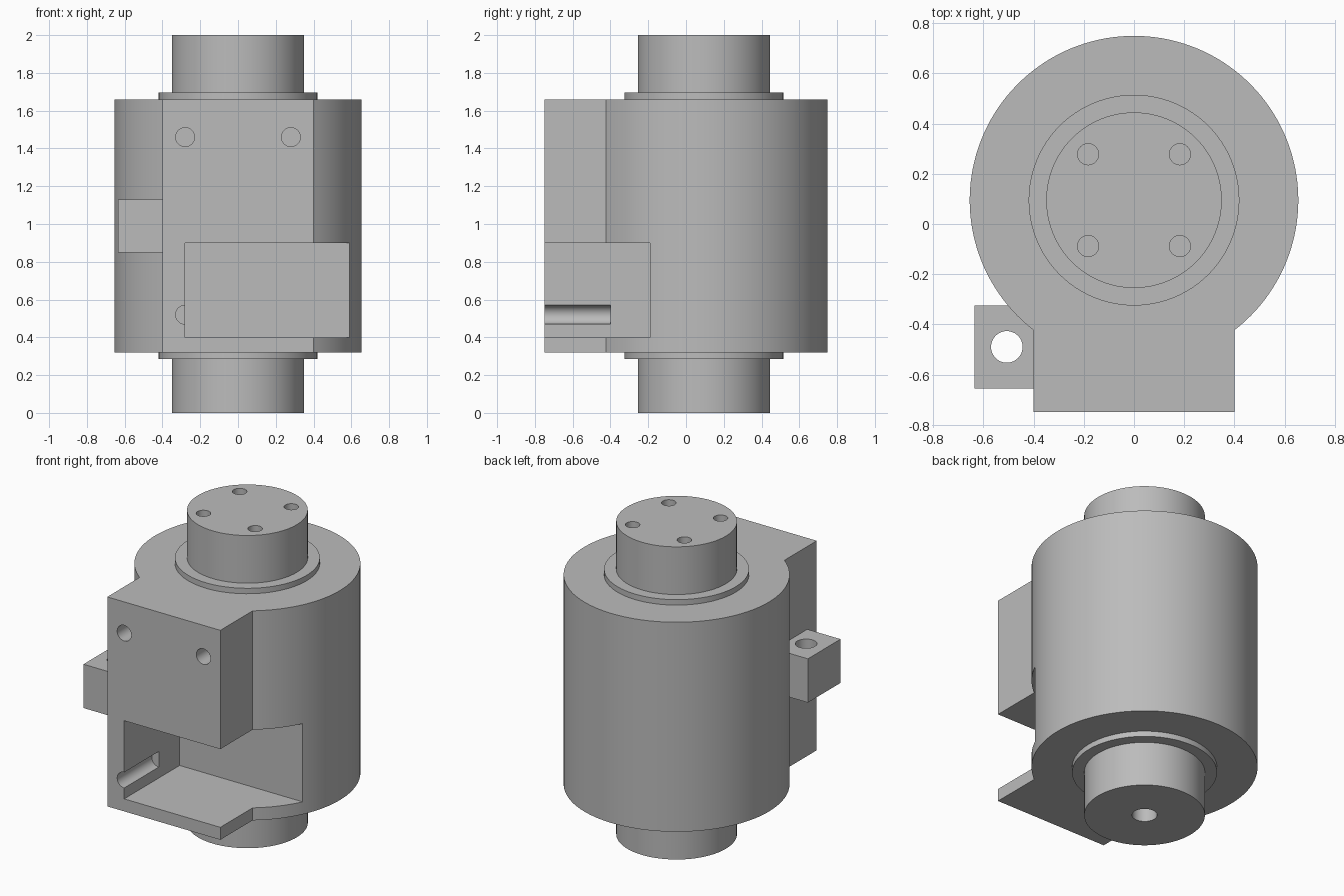
import bpy, bmesh
from math import sin, cos, asin, pi
from mathutils import Matrix, Vector

if "Cube" in bpy.data.objects:
    bpy.data.objects.remove(bpy.data.objects["Cube"])

AXIS_Y = 0.095          # shaft axis position
BODY_R = 0.655
BOTTOM, TOP = 0.32, 1.66

grey = bpy.data.materials.new("plain grey")
grey.use_nodes = True
grey.diffuse_color = (0.5, 0.5, 0.5, 1)
grey.node_tree.nodes["Principled BSDF"].inputs["Base Color"].default_value = (0.5, 0.5, 0.5, 1)


def finish(name, bm):
    bmesh.ops.recalc_face_normals(bm, faces=bm.faces)
    mesh = bpy.data.meshes.new(name)
    bm.to_mesh(mesh)
    bm.free()
    mesh.materials.append(grey)
    obj = bpy.data.objects.new(name, mesh)
    bpy.context.collection.objects.link(obj)
    return obj


def cylinder(name, start, end, radius, sides=96):
    start, end = Vector(start), Vector(end)
    axis = end - start
    turn = axis.to_track_quat("Z", "Y").to_matrix().to_4x4()
    bm = bmesh.new()
    bmesh.ops.create_cone(bm, cap_ends=True, segments=sides, radius1=radius, radius2=radius,
                          depth=axis.length, matrix=Matrix.Translation((start + end) / 2) @ turn)
    return finish(name, bm)


def box(name, low, high):
    low, high = Vector(low), Vector(high)
    bm = bmesh.new()
    bmesh.ops.create_cube(bm, size=1, matrix=Matrix.Translation((low + high) / 2)
                          @ Matrix.Diagonal((*(high - low), 1)))
    return finish(name, bm)


def activate(obj):
    bpy.ops.object.select_all(action="DESELECT")
    obj.select_set(True)
    bpy.context.view_layer.objects.active = obj


def cut(obj, cutters):
    activate(obj)
    for cutter in cutters:
        mod = obj.modifiers.new("cut", "BOOLEAN")
        mod.operation, mod.solver, mod.object = "DIFFERENCE", "EXACT", cutter
        bpy.ops.object.modifier_apply(modifier=mod.name)
        bpy.data.objects.remove(cutter)


# Housing: a round barrel joined to a square front block, as one extruded profile
half = 0.4
edge = asin(half / BODY_R)
steps = 112
angles = [-pi / 2 + edge + (2 * pi - 2 * edge) * i / steps for i in range(steps + 1)]
profile = [(BODY_R * cos(a), AXIS_Y + BODY_R * sin(a)) for a in angles]
profile += [(-half, -0.75), (half, -0.75)]
bm = bmesh.new()
face = bm.faces.new([bm.verts.new((x, y, BOTTOM)) for x, y in profile])
top = bmesh.ops.extrude_face_region(bm, geom=[face])["geom"]
bmesh.ops.translate(bm, vec=(0, 0, TOP - BOTTOM),
                    verts=[v for v in top if isinstance(v, bmesh.types.BMVert)])
housing = finish("housing", bm)

# Front bolt holes and the open corner pocket
holes = [cylinder("hole_cutter", (x, -0.8, z), (x, -0.4, z), 0.05, 48)
         for x, z in ((-0.28, 1.46), (0.28, 1.46), (-0.28, 0.52))]
pocket = box("pocket_cutter", (-0.28, -0.9, 0.4), (0.9, -0.19, 0.9))
cut(housing, holes + [pocket])

# Shaft ends and their collars
upper_shaft = cylinder("upper_shaft", (0, AXIS_Y, 1.6), (0, AXIS_Y, 2), 0.35)
lower_shaft = cylinder("lower_shaft", (0, AXIS_Y, 0), (0, AXIS_Y, 0.36), 0.35)
upper_collar = cylinder("upper_collar", (0, AXIS_Y, 1.6), (0, AXIS_Y, 1.695), 0.42)
lower_collar = cylinder("lower_collar", (0, AXIS_Y, 0.285), (0, AXIS_Y, 0.36), 0.42)
cut(upper_shaft, [cylinder("hole_cutter", (x, AXIS_Y + y, 1.8), (x, AXIS_Y + y, 2.1), 0.042, 48)
                  for x in (-0.183, 0.183) for y in (-0.183, 0.183)])
cut(lower_shaft, [cylinder("hole_cutter", (0, AXIS_Y, -0.1), (0, AXIS_Y, 0.2), 0.073, 48)])

# Side lug with a vertical through hole
side_lug = box("side_lug", (-0.635, -0.655, 0.85), (-0.39, -0.325, 1.13))
cut(side_lug, [cylinder("hole_cutter", (-0.507, -0.49, 0.7), (-0.507, -0.49, 1.3), 0.063, 48)])

for obj in (housing, upper_shaft, lower_shaft, upper_collar, lower_collar, side_lug):
    activate(obj)
    bpy.ops.object.shade_smooth_by_angle()
